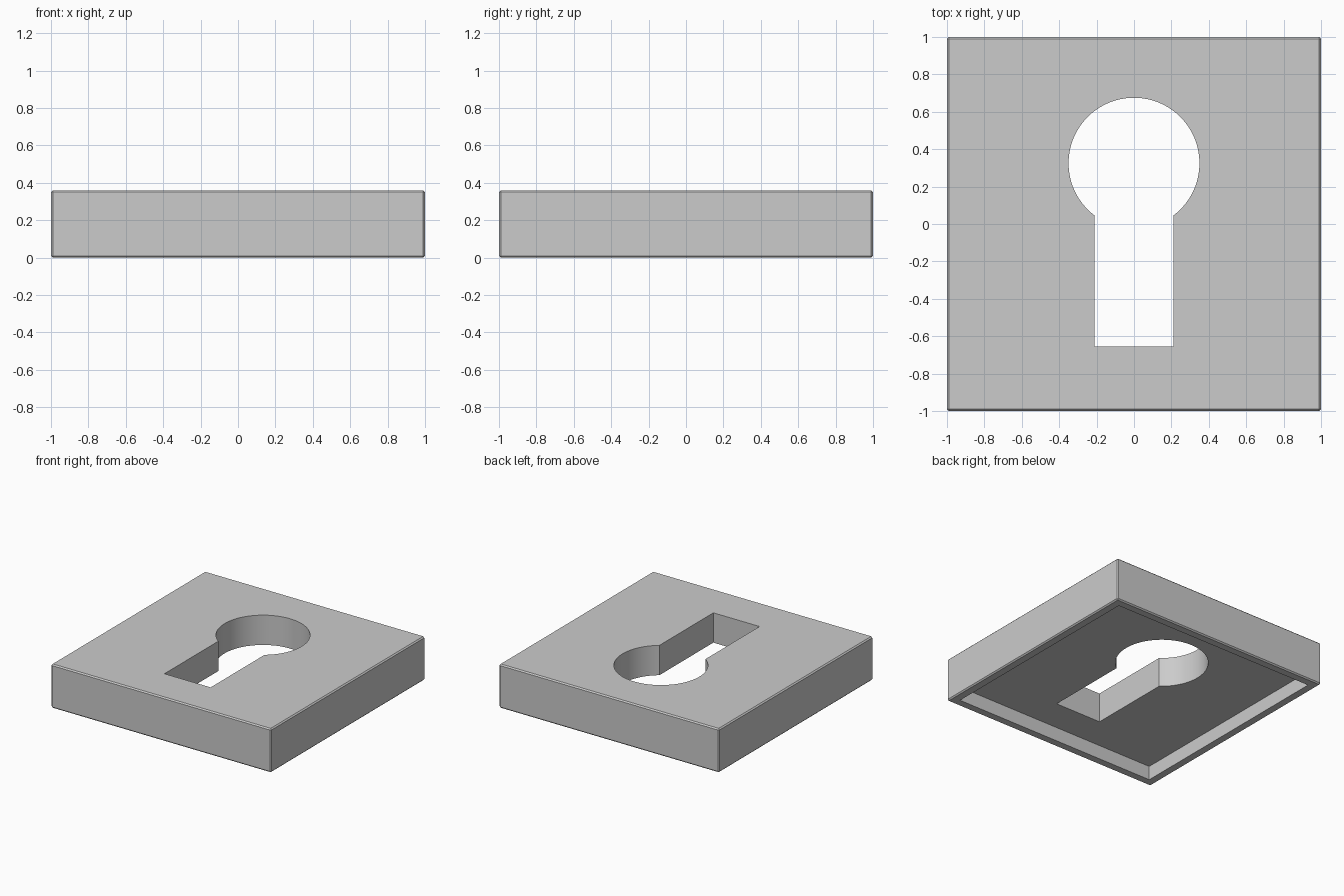
import bpy, bmesh, math

if "Cube" in bpy.data.objects:
    bpy.data.objects.remove(bpy.data.objects["Cube"])

SIZE, HEIGHT = 2.0, 0.36
RIM, RECESS = 0.07, 0.115


def prism(name, outline, z0, z1):
    """Extrude a counter-clockwise outline from z0 to z1."""
    bm = bmesh.new()
    base = bm.faces.new([bm.verts.new((x, y, z0)) for x, y in outline])
    ext = bmesh.ops.extrude_face_region(bm, geom=[base])
    top = [v for v in ext["geom"] if isinstance(v, bmesh.types.BMVert)]
    bmesh.ops.translate(bm, verts=top, vec=(0, 0, z1 - z0))
    bmesh.ops.recalc_face_normals(bm, faces=bm.faces)
    mesh = bpy.data.meshes.new(name)
    bm.to_mesh(mesh)
    bm.free()
    obj = bpy.data.objects.new(name, mesh)
    bpy.context.collection.objects.link(obj)
    return obj


def square(h):
    return [(-h, -h), (h, -h), (h, h), (-h, h)]


# Plate with small chamfers on the outer edges
plate = prism("keyhole_plate", square(SIZE / 2), 0, HEIGHT)
bevel = plate.modifiers.new("edge_bevel", 'BEVEL')
bevel.width = 0.01
bevel.segments = 1

# Keyhole outline: round head joined to a straight slot
cy, r, half, bottom = 0.325, 0.35, 0.21, -0.655
start = -math.acos(half / r)
sweep = math.pi - 2 * start
n = 72
keyhole = [(-half, bottom), (half, bottom)]
keyhole += [(r * math.cos(start + sweep * i / n), cy + r * math.sin(start + sweep * i / n))
            for i in range(n + 1)]

# Cutters: underside recess and through keyhole
cutters = [prism("recess_cutter", square(SIZE / 2 - RIM), -0.1, RECESS),
           prism("keyhole_cutter", keyhole, -0.2, HEIGHT + 0.2)]
for c in cutters:
    c.hide_render = True
    cut = plate.modifiers.new(c.name, 'BOOLEAN')
    cut.operation = 'DIFFERENCE'
    cut.solver = 'EXACT'
    cut.object = c

# Apply the cuts, drop the cutters and smooth the round head
bpy.context.view_layer.objects.active = plate
plate.select_set(True)
for m in [m.name for m in plate.modifiers]:
    bpy.ops.object.modifier_apply(modifier=m)
for c in cutters:
    bpy.data.objects.remove(c)
bpy.ops.object.shade_smooth_by_angle(angle=math.radians(30))
